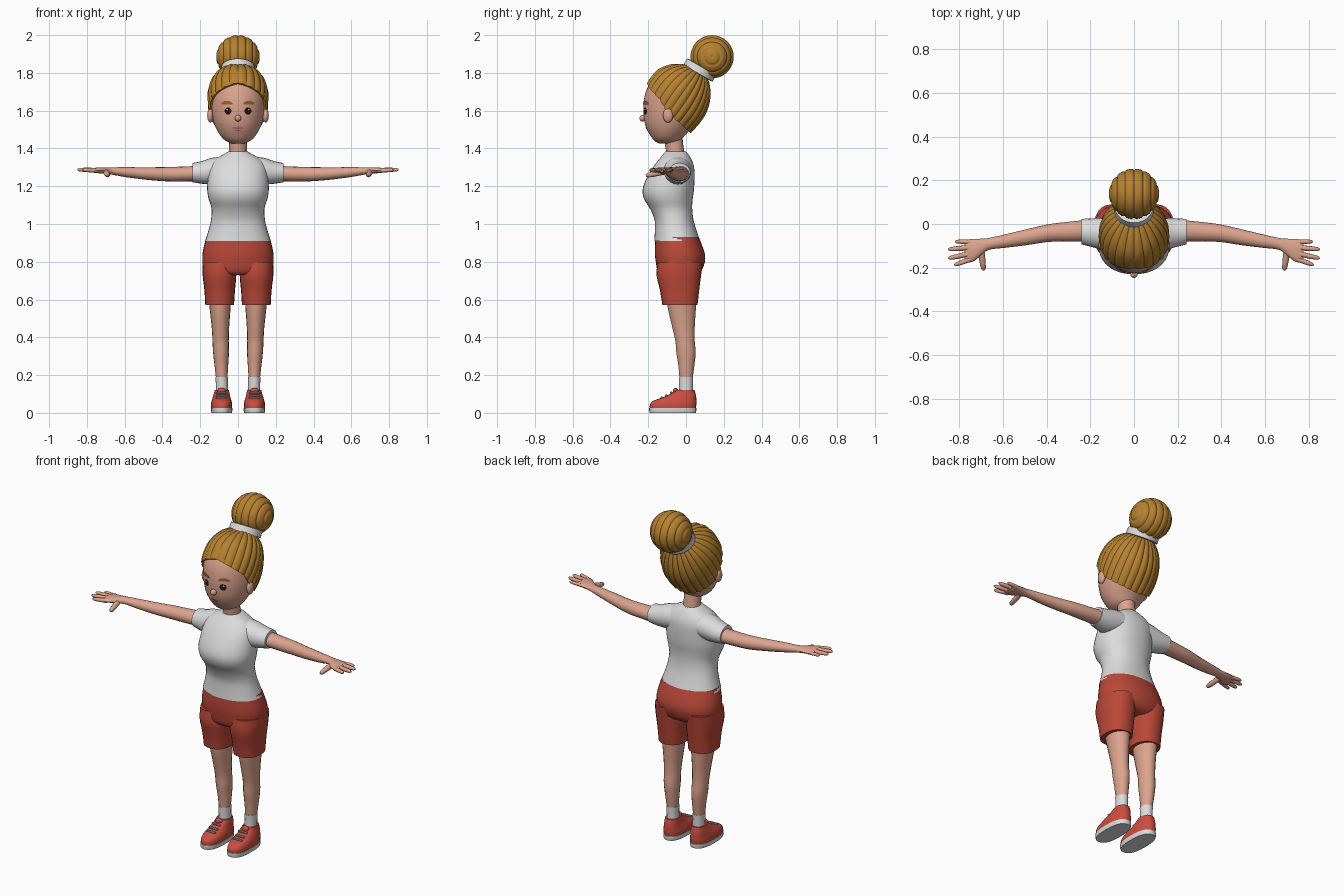
import bpy, bmesh, math
from mathutils import Vector
from mathutils.bvhtree import BVHTree

if "Cube" in bpy.data.objects:
    bpy.data.objects.remove(bpy.data.objects["Cube"])

def mat(name, r, g, b):
    m = bpy.data.materials.new(name)
    m.diffuse_color = (r, g, b, 1)
    m.use_nodes = True
    m.node_tree.nodes["Principled BSDF"].inputs["Base Color"].default_value = m.diffuse_color
    return m

SKIN = mat("skin", .72, .37, .27)
HAIR = mat("golden hair", .47, .22, .03)
WHITE = mat("off white", .72, .72, .72)
RED = mat("shorts red", .50, .065, .04)
SHOE = mat("shoe red", .60, .075, .05)
GREY = mat("lace grey", .35, .36, .38)
BLACK = mat("eye black", .008, .006, .006)
BROW = mat("brow brown", .28, .12, .02)
LIP = mat("lip", .42, .14, .11)

def finish(name, verts, faces, material, mirror=False, angle=40):
    me = bpy.data.meshes.new(name)
    me.from_pydata([tuple(v) for v in verts], [], faces)
    bm = bmesh.new()
    bm.from_mesh(me)
    bmesh.ops.recalc_face_normals(bm, faces=bm.faces)
    for f in bm.faces:
        f.smooth = True
    bm.to_mesh(me)
    bm.free()
    me.set_sharp_from_angle(angle=math.radians(angle))
    me.materials.append(material)
    ob = bpy.data.objects.new(name, me)
    bpy.context.collection.objects.link(ob)
    if mirror:
        ob.modifiers.new("Mirror", 'MIRROR').use_mirror_merge = False
    return ob

def smooth_rows(rows, sub):
    """Catmull-Rom interpolation between the given section rows."""
    out = []
    for i in range(len(rows) - 1):
        a, b, c, d = rows[max(i - 1, 0)], rows[i], rows[i + 1], rows[min(i + 2, len(rows) - 1)]
        for k in range(sub):
            t = k / sub
            out.append([.5 * (2*q + (r - p)*t + (2*p - 5*q + 4*r - s)*t*t + (3*q - p - 3*r + s)*t**3)
                        for p, q, r, s in zip(a, b, c, d)])
    return out + [list(rows[-1])]

def skin_rings(rings):
    n = len(rings[0])
    verts = [v for r in rings for v in r]
    faces = [(i*n + j, i*n + (j+1) % n, (i+1)*n + (j+1) % n, (i+1)*n + j)
             for i in range(len(rings) - 1) for j in range(n)]
    faces += [tuple(range(n)), tuple(range(len(verts) - n, len(verts)))]
    return verts, faces

def loft(name, rows, material, axis='z', n=24, sub=3, p=2.0, mirror=False):
    """rows: (position on axis, centre a, centre b, radius a, radius b); a,b = x,y for z and y,z for x."""
    rings = []
    for t, ca, cb, ra, rb in smooth_rows(rows, sub):
        ring = []
        for j in range(n):
            c, s = math.cos(2*math.pi*j/n), math.sin(2*math.pi*j/n)
            a = ca + ra*math.copysign(abs(c)**(2/p), c)
            b = cb + rb*math.copysign(abs(s)**(2/p), s)
            ring.append((a, b, t) if axis == 'z' else (t, a, b))
        rings.append(ring)
    return finish(name, *skin_rings(rings), material, mirror)

def body(name, rows, material, **kw):
    """rows: (z, half width, front y, back y)"""
    return loft(name, [(z, 0, (f + b)/2, w, (b - f)/2) for z, w, f, b in rows], material, **kw)

def tube(name, p0, p1, profile, material, n=10, mirror=False):
    """Round solid from p0 to p1; profile: (fraction, radius)"""
    p0, p1 = Vector(p0), Vector(p1)
    d = (p1 - p0).normalized()
    u = d.cross(Vector((.3, .1, 1))).normalized()
    w = d.cross(u)
    rings = [[p0.lerp(p1, t) + u*r*math.cos(2*math.pi*j/n) + w*r*math.sin(2*math.pi*j/n)
              for j in range(n)] for t, r in profile]
    return finish(name, *skin_rings(rings), material, mirror)

def ball(name, c, r, material, mirror=False):
    rings = [[(c[0] + r[0]*math.sin(a)*math.cos(b), c[1] + r[1]*math.sin(a)*math.sin(b), c[2] + r[2]*math.cos(a))
              for b in [2*math.pi*j/16 for j in range(16)]] for a in [.02 + 3.1*i/10 for i in range(11)]]
    return finish(name, *skin_rings(rings), material, mirror)

# Head and neck
head = body("head", [(1.425, .03, -.14, -.06), (1.44, .065, -.167, -.03), (1.47, .095, -.19, -.005),
                     (1.52, .122, -.215, .045), (1.58, .14, -.225, .09), (1.64, .147, -.225, .113),
                     (1.70, .147, -.213, .118), (1.76, .13, -.183, .11), (1.81, .09, -.14, .08),
                     (1.833, .04, -.08, .04)], SKIN, n=40)
tube("neck", (0, -.05, 1.33), (0, -.07, 1.47), [(0, .052), (.5, .047), (1, .05)], SKIN, 20)
tree = BVHTree.FromPolygons([v.co for v in head.data.vertices], [p.vertices[:] for p in head.data.polygons])

# Hair shell: strands radiate from the bun, ending at the hairline
C, D, E = Vector((0, -.05, 1.65)), Vector((0, .577, .817)), Vector((0, -.817, .577))
LINE = [(0, 93), (60, 105), (85, 117), (180, 122)]
def hairline(phi):
    a = abs((math.degrees(phi) + 180) % 360 - 180)
    for (a0, t0), (a1, t1) in zip(LINE, LINE[1:]):
        if a <= a1:
            return math.radians(t0 + (t1 - t0)*(a - a0)/(a1 - a0))
    return math.radians(LINE[-1][1])
rings, N = [], 144
for i in range(18):
    f = min(.03 + .97*i/16, 1)
    ring = []
    for j in range(N):
        phi = 2*math.pi*j/N
        th = hairline(phi)*f
        d = D*math.cos(th) + (E*math.cos(phi) + Vector((1, 0, 0))*math.sin(phi))*math.sin(th)
        hit = tree.ray_cast(C, d)[0]
        lift = -.004 if i == 17 else .008 + .006*abs(math.sin(12*phi))*min(1, 3*f)
        ring.append(hit + d*lift)
    rings.append(ring)
finish("hair", *skin_rings(rings), HAIR, angle=28)

# Bun wound about the x axis, with grooves, and its hair band
rows = []
for i in range(65):
    a = .03 + (math.pi - .06)*i/64
    r = .115*(.95 + .05*min(1, 1.6*abs(math.sin(8*a))))
    rows.append((-r*math.cos(a), .138, 1.885, r*math.sin(a), r*math.sin(a)))
loft("hair_bun", rows, HAIR, 'x', n=36, sub=1)
tube("hair_band", (0, .062, 1.797), (0, .083, 1.833), [(0, .08), (.05, .09), (.95, .088), (1, .078)], WHITE, 32)

# Face details
ball("nose", (0, -.229, 1.56), (.017, .018, .017), SKIN)
ball("ear", (.147, -.095, 1.575), (.016, .027, .038), SKIN, True)
def patch(name, cx, cz, rx, rz, material, tilt=0, bend=0, lift=.003, mirror=True):
    pts = [(cx, cz)]
    for j in range(20):
        u, w = rx*math.cos(j*math.pi/10), rz*math.sin(j*math.pi/10)
        pts.append((cx + u, cz + w + tilt*u - bend*u*u))
    verts = [tree.ray_cast(Vector((x, -1, z)), Vector((0, 1, 0)))[0] + Vector((0, -lift, 0)) for x, z in pts]
    finish(name, verts, [(0, j + 1, (j + 1) % 20 + 1) for j in range(20)], material, mirror)
patch("eye", .053, 1.598, .018, .019, BLACK)
patch("eye_glint", .058, 1.606, .004, .004, WHITE, lift=.005)
patch("eyebrow", .058, 1.643, .031, .009, BROW, bend=7, lift=.006)
patch("upper_lip", 0, 1.507, .03, .004, LIP, mirror=False)
patch("lower_lip", 0, 1.495, .018, .004, LIP, mirror=False)

# Shirt and sleeves
body("shirt", [(.91, .174, -.168, .075), (.96, .158, -.165, .058), (1.02, .143, -.166, .04),
               (1.08, .14, -.19, .033), (1.13, .155, -.221, .035), (1.18, .163, -.23, .042),
               (1.24, .16, -.21, .045), (1.30, .152, -.175, .043), (1.34, .125, -.145, .03),
               (1.37, .075, -.12, .012), (1.383, .052, -.11, 0)], WHITE, n=36, p=2.2)
loft("sleeve", [(.08, -.045, 1.288, .075, .068), (.14, -.045, 1.28, .073, .07), (.19, -.04, 1.273, .066, .06),
                (.24, -.035, 1.272, .058, .051)], WHITE, 'x', n=20, mirror=True)

# Arms, hands, fingers
loft("arm", [(.2, -.03, 1.267, .05, .041), (.32, -.036, 1.264, .044, .039), (.4, -.043, 1.264, .04, .037),
             (.5, -.062, 1.268, .036, .032), (.6, -.08, 1.275, .03, .026), (.66, -.09, 1.28, .027, .02),
             (.69, -.101, 1.282, .034, .018), (.73, -.118, 1.284, .05, .016), (.76, -.124, 1.284, .053, .013),
             (.775, -.126, 1.284, .045, .008)], SKIN, 'x', n=16, mirror=True)
ROUND = [(0, 1.1), (.6, 1), (.9, .8), (1, .35)]
for name, p0, p1, r in [("little_finger", (.745, -.083, 1.284), (.818, -.08, 1.286), .010),
                        ("ring_finger", (.75, -.108, 1.285), (.85, -.116, 1.288), .0115),
                        ("middle_finger", (.75, -.136, 1.285), (.85, -.157, 1.288), .0115),
                        ("index_finger", (.745, -.16, 1.283), (.822, -.188, 1.286), .011),
                        ("thumb", (.70, -.12, 1.276), (.688, -.212, 1.256), .0145)]:
    tube(name, p0, p1, [(t, r*k) for t, k in ROUND], SKIN, 10, True)

# Shorts
body("shorts_hips", [(.93, .168, -.162, .068), (.85, .187, -.165, .098), (.80, .188, -.16, .1),
                     (.75, .18, -.15, .08), (.73, .165, -.13, .05)], RED, n=36, p=2.2)
loft("shorts_leg", [(.80, .1, -.03, .086, .12), (.73, .098, -.038, .089, .118), (.65, .097, -.034, .081, .104),
                    (.57, .097, -.032, .076, .093)], RED, n=24, p=2.3, mirror=True)

# Legs and socks
loft("leg", [(.62, .098, -.02, .06, .08), (.56, .095, -.022, .056, .076), (.45, .093, -.013, .046, .06),
             (.38, .092, -.005, .043, .052), (.32, .09, 0, .042, .052), (.25, .088, .002, .036, .043),
             (.17, .086, 0, .029, .034)], SKIN, n=18, mirror=True)
loft("sock", [(.08, .085, 0, .034, .04), (.13, .085, 0, .032, .037), (.19, .086, 0, .033, .038)],
     WHITE, n=18, mirror=True)

# Shoes with soles, tongue and laces
loft("shoe_sole", [(0, .087, -.07, .054, .122), (.012, .087, -.07, .057, .125), (.026, .087, -.07, .057, .125)],
     WHITE, n=28, sub=1, p=2.5, mirror=True)
loft("shoe", [(.02, .087, -.07, .055, .121), (.045, .087, -.068, .056, .123), (.065, .087, -.058, .052, .113),
              (.085, .087, -.031, .046, .085), (.105, .086, -.013, .041, .063), (.122, .086, -.003, .037, .048)],
     SHOE, n=28, p=2.4, mirror=True)
ball("shoe_tongue", (.087, -.055, .115), (.022, .014, .018), SHOE, True)
for i, (y, z) in enumerate([(-.128, .080), (-.104, .091), (-.078, .106)]):
    tube("lace_%d" % (i + 1), (.058, y, z), (.116, y, z), [(0, .004), (.1, .007), (.9, .007), (1, .004)], GREY, 8, True)
